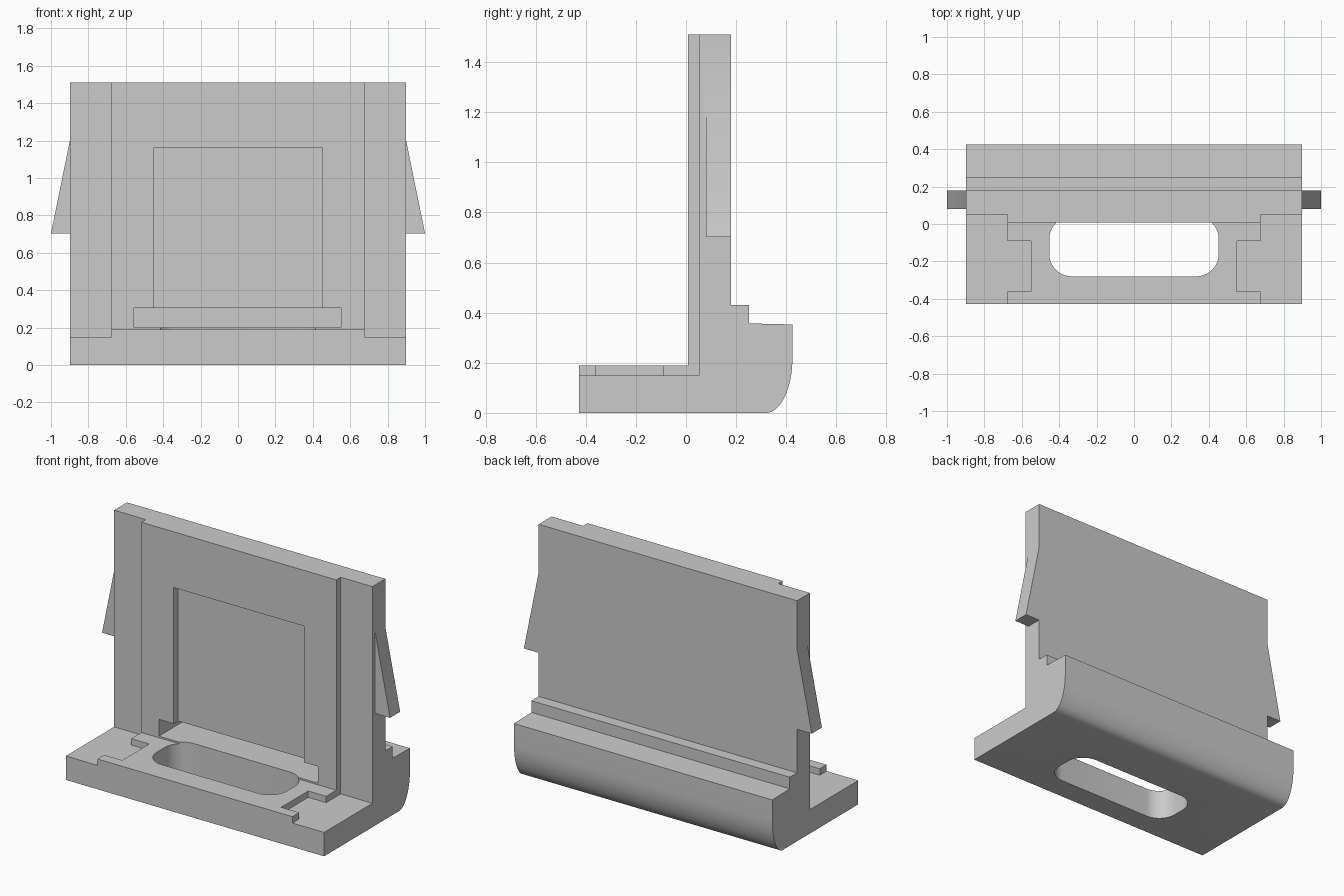
import bpy, bmesh, math
from mathutils import Vector

cube = bpy.data.objects.get("Cube")
if cube:
    bpy.data.objects.remove(cube, do_unlink=True)

grey = bpy.data.materials.new("plain grey")
grey.use_nodes = True
colour = (0.6, 0.6, 0.6, 1)
grey.diffuse_color = colour
grey.node_tree.nodes["Principled BSDF"].inputs["Base Color"].default_value = colour


def prism(name, outline, axis, low, high):
    """Extrude a 2D outline along one axis, from low to high."""
    bm = bmesh.new()

    def place(p):
        co = list(p)
        co.insert(axis, low)
        return bm.verts.new(co)

    face = bm.faces.new([place(p) for p in outline])
    out = bmesh.ops.extrude_face_region(bm, geom=[face])
    shift = Vector((0, 0, 0))
    shift[axis] = high - low
    bmesh.ops.translate(bm, vec=shift,
                        verts=[v for v in out["geom"] if isinstance(v, bmesh.types.BMVert)])
    bmesh.ops.recalc_face_normals(bm, faces=bm.faces[:])
    mesh = bpy.data.meshes.new(name)
    bm.to_mesh(mesh)
    bm.free()
    mesh.materials.append(grey)
    obj = bpy.data.objects.new(name, mesh)
    bpy.context.collection.objects.link(obj)
    return obj


def rect(a0, a1, b0, b1):
    return [(a0, b0), (a1, b0), (a1, b1), (a0, b1)]


def arc(cx, cy, rx, ry, start, end, steps=10):
    angles = [math.radians(start + (end - start) * i / steps) for i in range(steps + 1)]
    return [(cx + rx * math.cos(a), cy + ry * math.sin(a)) for a in angles]


def combine(target, other, operation):
    """Apply a boolean and drop the helper."""
    bpy.context.view_layer.objects.active = target
    mod = target.modifiers.new(operation, "BOOLEAN")
    mod.operation = operation
    mod.solver = "EXACT"
    mod.object = other
    bpy.ops.object.modifier_apply(modifier=mod.name)
    bpy.data.objects.remove(other, do_unlink=True)


HALF = 0.897     # half width of the body
PANEL = 0.677    # half width of the raised panels

# Main bracket: foot, rounded heel, stepped shelf and upright wall
side = [(-0.427, 0)] + arc(0.32, 0.22, 0.105, 0.22, -90, 0, 16) + [
    (0.425, 0.353), (0.252, 0.357), (0.252, 0.43), (0.18, 0.43),
    (0.18, 1.51), (0.052, 1.51), (0.052, 0.15), (-0.427, 0.15)]
bracket = prism("bracket", side, 0, -HALF, HALF)

# Raised floor panel with a notch in each side
half = [(PANEL, -0.427), (PANEL, -0.36), (0.552, -0.36), (0.552, -0.092),
        (PANEL, -0.092), (PANEL, 0.1)]
floor = half + [(-x, y) for x, y in reversed(half)]
combine(bracket, prism("floor_panel", floor, 2, 0.08, 0.19), "UNION")

# Raised panel on the front of the wall
combine(bracket, prism("wall_panel", rect(-PANEL, PANEL, 0.1, 1.51), 1, 0.008, 0.12), "UNION")

# Tapered clips that stick out of both edges of the wall
clips = [(-1, 0.703), (1, 0.703), (HALF, 1.21), (-HALF, 1.21)]
combine(bracket, prism("side_clips", clips, 1, 0.08, 0.18), "UNION")

# Window recess and the deep slot below it
combine(bracket, prism("recess_cutter", rect(-0.452, 0.452, 0.25, 1.16), 1, -0.1, 0.052), "DIFFERENCE")
combine(bracket, prism("slot_cutter", rect(-0.555, 0.55, 0.2, 0.305), 1, -0.1, 0.28), "DIFFERENCE")

# Rounded opening through the foot
r = 0.12
x, y0, y1 = 0.453 - r, -0.28 + r, 0.04 - r
opening = (arc(x, y1, r, r, 0, 90) + arc(-x, y1, r, r, 90, 180)
           + arc(-x, y0, r, r, 180, 270) + arc(x, y0, r, r, 270, 360))
combine(bracket, prism("opening_cutter", opening, 2, -0.1, 0.25), "DIFFERENCE")

# Smooth the curved heel and opening, keep the rest sharp
bpy.ops.object.select_all(action="DESELECT")
bracket.select_set(True)
bpy.context.view_layer.objects.active = bracket
bpy.ops.object.shade_smooth_by_angle(angle=math.radians(30))
